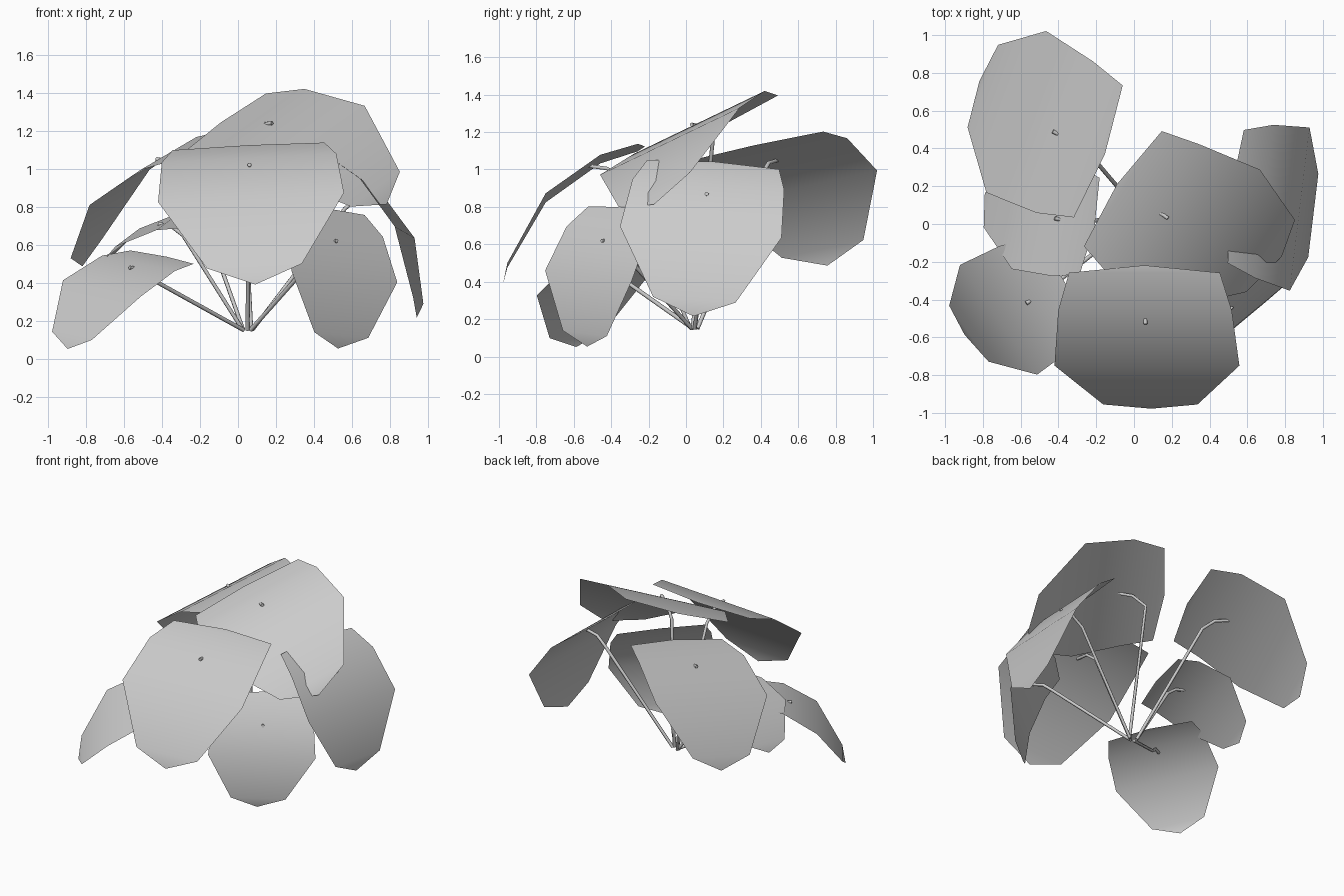
import bpy, bmesh
from math import sin, cos
from mathutils import Vector

if "Cube" in bpy.data.objects:
    bpy.data.objects.remove(bpy.data.objects["Cube"])

# Half outline of one leaf blade: (distance along midrib, half width)
OUTLINE = [(-0.33, 0), (-0.29, 0.40), (-0.08, 0.46), (0.28, 0.49), (0.70, 0.25), (0.80, 0)]
BEND = 1.12  # droop along the midrib, radians per unit length


def leaf(name, centre, heading, side, size):
    """Ten-sided blade that droops from its stem joint towards the tip."""
    c, S = Vector(centre), Vector(side).normalized()
    H = Vector(heading)
    H = (H - S * H.dot(S)).normalized()
    N = H.cross(S)
    if N.z < 0:
        N = -N

    def point(s, t):
        a = BEND * s
        return c + size * (S * t + H * sin(a) / BEND - N * (1 - cos(a)) / BEND)

    bm = bmesh.new()
    rows = []
    for s, w in OUTLINE:
        rows.append([bm.verts.new(point(s, t)) for t in ([-w, w] if w else [0])])
    for a, b in zip(rows, rows[1:]):
        bm.faces.new(a + b[::-1])
    bm.normal_update()
    for f in bm.faces:
        f.smooth = True
        if f.normal.dot(N) < 0:
            f.normal_flip()
    me = bpy.data.meshes.new(name)
    bm.to_mesh(me)
    bm.free()
    bpy.context.collection.objects.link(bpy.data.objects.new(name, me))


def stem(name, end, heading, size):
    """Thin straight stalk with a small hook under its leaf."""
    e = Vector(end)
    out = Vector((heading[0], heading[1], 0)).normalized()
    base = Vector((0.05, 0.05, 0.15)) + out * 0.025
    knee = e - out * 0.11 * size + Vector((0, 0, -0.015))
    low = e - out * 0.20 * size + Vector((0, 0, -0.09 * size))
    cu = bpy.data.curves.new(name, 'CURVE')
    cu.dimensions = '3D'
    cu.bevel_depth = 0.011
    cu.bevel_resolution = 1
    cu.use_fill_caps = True
    sp = cu.splines.new('POLY')
    path = [base, low, knee, e]
    sp.points.add(len(path) - 1)
    for p, q in zip(sp.points, path):
        p.co = (*q, 1)
        p.radius = 1.0
    bpy.context.collection.objects.link(bpy.data.objects.new(name, cu))


# name, stem joint, heading at the joint, sideways direction, size
PLANT = [
    ("front", (0.06, -0.53, 1.02), (0, -0.875, -0.485), (1, 0, 0.05), 1.0),
    ("front_right", (0.52, -0.45, 0.62), (0.34, -0.41, -0.85), (0.77, 0.64, -0.08), 0.74),
    ("right", (0.74, 0.11, 0.87), (0.68, -0.08, -0.73), (0.12, 0.99, -0.07), 0.89),
    ("top", (0.18, 0.03, 1.24), (0.75, -0.52, -0.20), (0.52, 0.77, 0.37), 0.99),
    ("back_left", (-0.43, 0.49, 1.05), (-0.80, 0.42, -0.42), (0.34, 0.92, 0.20), 0.95),
    ("left", (-0.42, 0.03, 0.71), (-0.95, 0.19, -0.26), (0.2, 0.97, 0.15), 0.66),
    ("front_left", (-0.57, -0.42, 0.48), (-0.76, -0.50, -0.41), (-0.57, 0.81, 0.12), 0.73),
]
for part, joint, heading, side, size in PLANT:
    leaf(part + "_leaf", joint, heading, side, size)
    stem(part + "_stem", joint, heading, size)
